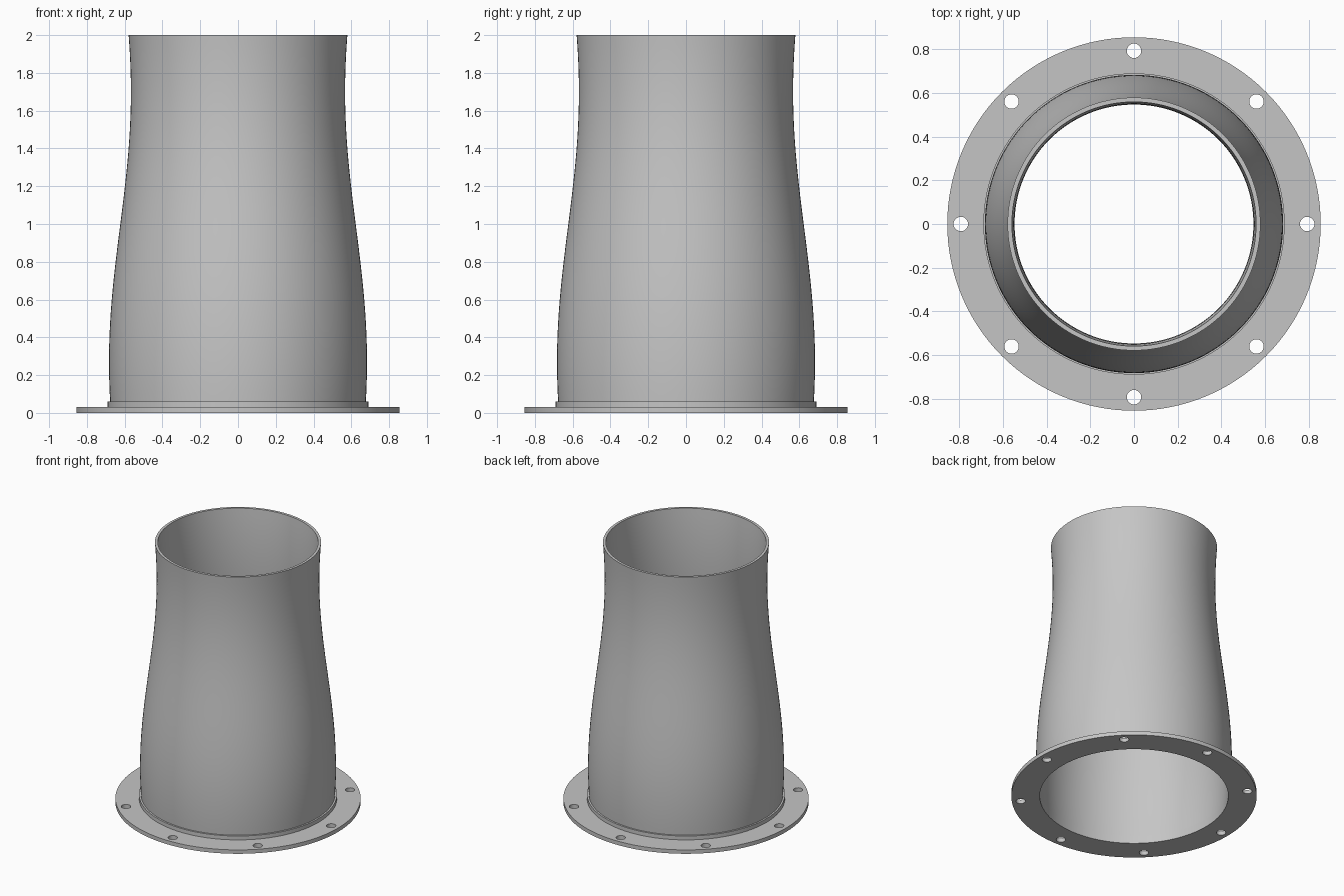
import bpy, bmesh
from math import pi, sin, cos, radians

cube = bpy.data.objects.get("Cube")
if cube:
    bpy.data.objects.remove(cube, do_unlink=True)

SEGMENTS = 128
WALL = 0.02
FLANGE_TOP, COLLAR_TOP, HEIGHT = 0.03, 0.06, 2.0

metal = bpy.data.materials.new("light grey metal")
metal.use_nodes = True
grey = (0.56, 0.56, 0.56, 1)
metal.diffuse_color = grey
metal.node_tree.nodes["Principled BSDF"].inputs["Base Color"].default_value = grey


def add_object(name, bm):
    bmesh.ops.recalc_face_normals(bm, faces=bm.faces)
    mesh = bpy.data.meshes.new(name)
    bm.to_mesh(mesh)
    bm.free()
    mesh.materials.append(metal)
    obj = bpy.data.objects.new(name, mesh)
    bpy.context.collection.objects.link(obj)
    return obj


def lathe(name, profile):
    """Revolve a closed (radius, height) profile around z."""
    bm = bmesh.new()
    rings = []
    for i in range(SEGMENTS):
        a = 2 * pi * i / SEGMENTS
        rings.append([bm.verts.new((r * cos(a), r * sin(a), z)) for r, z in profile])
    n = len(profile)
    for i, ring in enumerate(rings):
        nxt = rings[(i + 1) % SEGMENTS]
        for j in range(n):
            k = (j + 1) % n
            bm.faces.new((ring[j], nxt[j], nxt[k], ring[k]))
    return add_object(name, bm)


def smooth(obj):
    bpy.ops.object.select_all(action="DESELECT")
    obj.select_set(True)
    bpy.context.view_layer.objects.active = obj
    bpy.ops.object.shade_smooth_by_angle(angle=radians(30))


def tube_radius(z):
    """Outer wall: wide near the base, a waist near the top, then a flare."""
    return 0.625 + 0.058 * cos(pi * (z - 0.27) / 1.43)


bore = tube_radius(COLLAR_TOP) - WALL

# Base flange and the low collar on it
flange = lathe("base_flange", [(bore, 0), (0.855, 0), (0.855, FLANGE_TOP), (bore, FLANGE_TOP)])
collar = lathe("base_collar", [(bore, FLANGE_TOP), (0.69, FLANGE_TOP),
                               (0.69, COLLAR_TOP), (bore, COLLAR_TOP)])

# Curved open tube
steps = 40
heights = [COLLAR_TOP + (HEIGHT - COLLAR_TOP) * i / steps for i in range(steps + 1)]
outer = [(tube_radius(z), z) for z in heights]
inner = [(r - WALL, z) for r, z in reversed(outer)]
tube = lathe("curved_tube", outer + inner)

# Ring of eight bolt holes through the flange
bm = bmesh.new()
for i in range(8):
    a = i * pi / 4
    made = bmesh.ops.create_cone(bm, cap_ends=True, segments=32,
                                 radius1=0.033, radius2=0.033, depth=0.2)
    bmesh.ops.translate(bm, verts=made["verts"], vec=(0.793 * cos(a), 0.793 * sin(a), 0))
cutter = add_object("bolt_hole_cutter", bm)
cutter.hide_render = True
cut = flange.modifiers.new("bolt holes", "BOOLEAN")
cut.operation = "DIFFERENCE"
cut.solver = "EXACT"
cut.object = cutter
bpy.context.view_layer.objects.active = flange
bpy.ops.object.modifier_apply(modifier=cut.name)
bpy.data.objects.remove(cutter, do_unlink=True)

for part in (flange, collar, tube):
    smooth(part)
